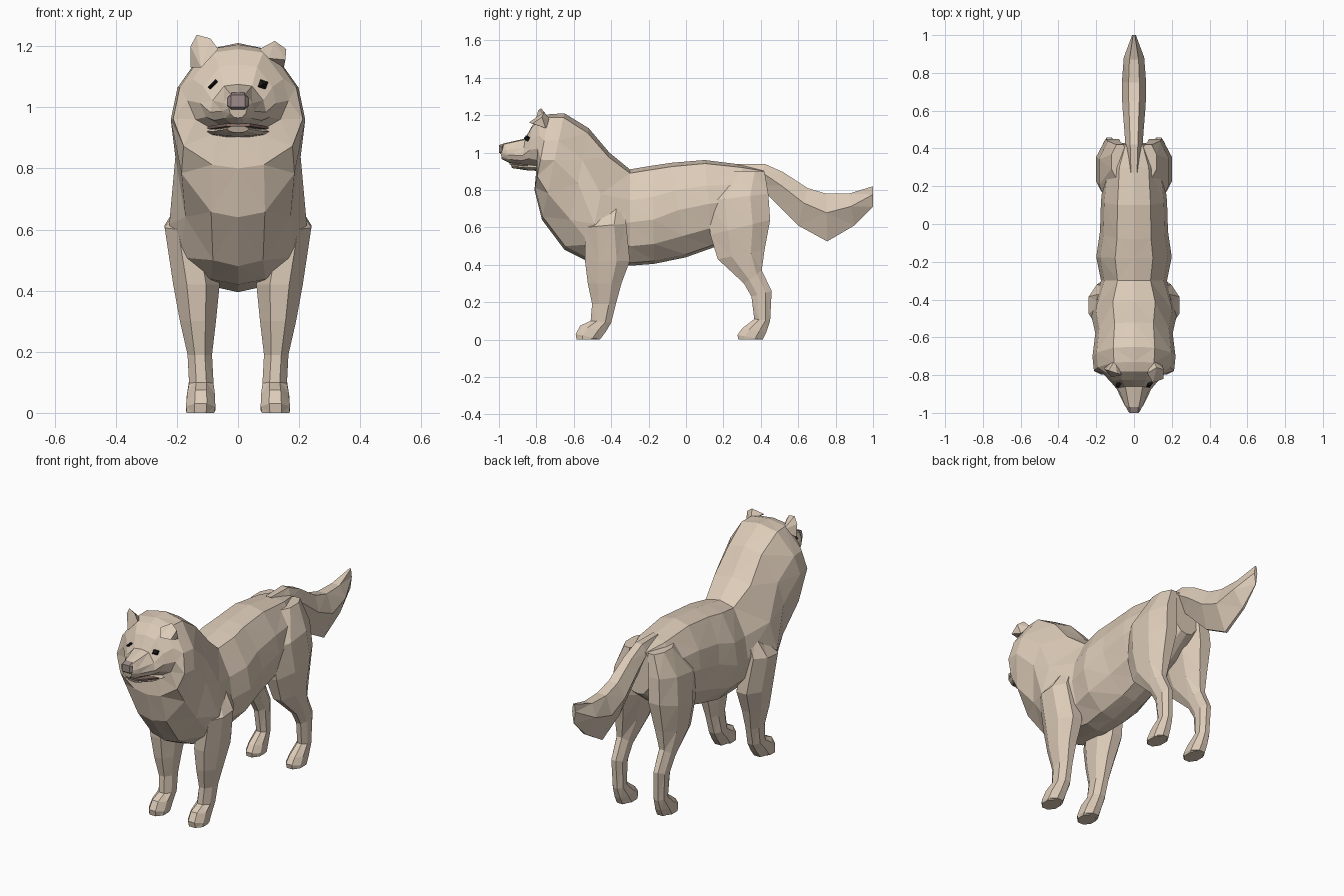
import bpy, bmesh, math
from mathutils import Vector


def material(name, rgb):
    m = bpy.data.materials.new(name)
    m.diffuse_color = (*rgb, 1)
    return m


COAT = material("coat", (0.72, 0.60, 0.48))
BLACK = material("black", (0.01, 0.01, 0.01))
NOSE = material("nose_skin", (0.33, 0.26, 0.25))
MOUTH = material("mouth_dark", (0.25, 0.17, 0.14))


def finish(bm, name, mat):
    bmesh.ops.recalc_face_normals(bm, faces=bm.faces)
    me = bpy.data.meshes.new(name)
    bm.to_mesh(me)
    bm.free()
    me.materials.append(mat)
    ob = bpy.data.objects.new(name, me)
    bpy.context.collection.objects.link(ob)
    return ob


def loft(name, rings, mat=COAT):
    """Skin a list of equal-length closed rings and cap both ends."""
    bm = bmesh.new()
    vs = [[bm.verts.new(p) for p in r] for r in rings]
    n = len(vs[0])
    for a, b in zip(vs, vs[1:]):
        for i in range(n):
            j = (i + 1) % n
            bm.faces.new((a[i], a[j], b[j], b[i]))
    bm.faces.new(vs[0])
    bm.faces.new(vs[-1])
    bmesh.ops.triangulate(bm, faces=bm.faces, quad_method='SHORT_EDGE')
    return finish(bm, name, mat)


def hull(name, pts, mat=COAT):
    bm = bmesh.new()
    for p in pts:
        bm.verts.new(p)
    bmesh.ops.convex_hull(bm, input=bm.verts)
    return finish(bm, name, mat)


def section(ty, tz, by, bz, w, f=0.5):
    """Symmetric ring between a top and a bottom point, widest at fraction f."""
    half = [(0.04, 0.5), (0.58 * f, 0.9), (f, 1), (f + (1 - f) * 0.55, 0.84), (0.97, 0.4)]
    full = [(0, 0)] + half + [(1, 0)] + [(t, -x) for t, x in reversed(half)]
    return [(x * w, ty + (by - ty) * t, tz + (bz - tz) * t) for t, x in full]


def diamond(ty, tz, by, bz, w):
    """Six-sided ring for the tail."""
    prof = [(0, 0.45), (0.4, 1), (1, 0.12), (1, -0.12), (0.4, -1), (0, -0.45)]
    return [(x * w, ty + (by - ty) * t, tz + (bz - tz) * t) for t, x in prof]


def leg(name, rows, side):
    """Eight-sided limb; each row: z front, z back, y front, y back, x inner, x outer."""
    rings = []
    for zf, zb, y0, y1, x0, x1 in rows:
        ring = []
        for k in range(8):
            a = math.radians(22.5 + 45 * k)
            c, s = math.cos(a) / 0.924, math.sin(a) / 0.924
            x = (x0 + x1) / 2 + c * (x1 - x0) / 2
            y = (y0 + y1) / 2 + s * (y1 - y0) / 2
            ring.append((side * x, y, zf + (zb - zf) * (s + 1) / 2))
        rings.append(ring)
    loft(name, rings)


# Torso, mane and head as one skin from rump to snout
loft("body", [section(*r) for r in (
    (0.42, 0.91, 0.43, 0.66, 0.09),
    (0.30, 0.935, 0.30, 0.56, 0.155),
    (0.10, 0.96, 0.14, 0.49, 0.175, 0.5),
    (-0.08, 0.945, 0.00, 0.44, 0.18, 0.5),
    (-0.18, 0.93, -0.17, 0.405, 0.20, 0.55),
    (-0.30, 0.91, -0.30, 0.395, 0.175, 0.55),
    (-0.41, 1.00, -0.53, 0.42, 0.225, 0.66),
    (-0.52, 1.13, -0.65, 0.48, 0.205, 0.45),
    (-0.65, 1.21, -0.77, 0.64, 0.22, 0.44),
    (-0.73, 1.205, -0.81, 0.80, 0.212, 0.6),
    (-0.78, 1.19, -0.80, 0.91, 0.165, 0.6),
    (-0.825, 1.14, -0.84, 0.93, 0.125, 0.6),
    (-0.86, 1.075, -0.88, 0.935, 0.092, 0.65),
    (-0.97, 1.05, -0.945, 0.945, 0.052, 0.6),
    (-0.995, 1.03, -0.985, 0.965, 0.03, 0.5))])

# Lower jaw and mouth line
loft("lower_jaw", [section(*r) for r in (
    (-0.76, 0.94, -0.76, 0.90, 0.11),
    (-0.86, 0.935, -0.85, 0.905, 0.088),
    (-0.94, 0.94, -0.93, 0.917, 0.035))])
hull("mouth", [(s * x, y, z) for s in (-1, 1) for x, y, z in (
    (0.10, -0.845, 0.935), (0.10, -0.845, 0.928), (0.085, -0.875, 0.94),
    (0.04, -0.945, 0.947), (0.04, -0.945, 0.937))], MOUTH)

# Nose
hull("nose", [(s * x, y, z) for s in (-1, 1) for x, y, z in (
    (0.036, -0.985, 1.03), (0.036, -0.985, 1.005), (0.022, -1.0, 1.04),
    (0.024, -1.0, 1.0), (0.02, -0.97, 1.05), (0.02, -0.98, 0.985))], NOSE)

# Tail
loft("tail", [diamond(*r) for r in (
    (0.27, 0.94, 0.36, 0.84, 0.035),
    (0.42, 0.94, 0.39, 0.82, 0.045),
    (0.52, 0.895, 0.49, 0.72, 0.052),
    (0.65, 0.81, 0.60, 0.61, 0.062),
    (0.75, 0.78, 0.755, 0.525, 0.064),
    (0.87, 0.78, 0.90, 0.61, 0.054),
    (1.00, 0.82, 1.00, 0.71, 0.01))])

# Legs and eyes, left and right
FRONT = ((0.70, 0.74, -0.46, -0.33, 0.10, 0.17), (0.60, 0.62, -0.54, -0.32, 0.09, 0.24),
         (0.42, 0.42, -0.54, -0.30, 0.06, 0.212), (0.30, 0.30, -0.525, -0.345, 0.072, 0.19),
         (0.19, 0.19, -0.502, -0.375, 0.085, 0.165), (0.10, 0.09, -0.51, -0.40, 0.08, 0.16),
         (0.075, 0.04, -0.565, -0.43, 0.076, 0.166), (0.03, 0.0, -0.59, -0.46, 0.074, 0.17),
         (0.0, 0.0, -0.585, -0.48, 0.078, 0.168))
HIND = ((0.90, 0.90, 0.24, 0.42, 0.03, 0.12), (0.74, 0.78, 0.11, 0.44, 0.03, 0.185),
        (0.56, 0.64, 0.13, 0.45, 0.03, 0.20), (0.43, 0.48, 0.17, 0.42, 0.065, 0.185),
        (0.30, 0.37, 0.31, 0.405, 0.095, 0.17), (0.23, 0.26, 0.35, 0.458, 0.098, 0.165),
        (0.11, 0.10, 0.365, 0.45, 0.095, 0.16), (0.06, 0.04, 0.30, 0.43, 0.085, 0.168),
        (0.025, 0.0, 0.275, 0.41, 0.08, 0.17), (0.0, 0.0, 0.28, 0.40, 0.084, 0.168))
for side, tag in ((-1, "right"), (1, "left")):
    leg("front_leg_" + tag, FRONT, side)
    leg("hind_leg_" + tag, HIND, side)
    hull("eye_" + tag, [Vector((side * 0.082, -0.848, 1.075)) + Vector(d) for d in (
        (0.017, 0.005, 0.008), (-0.017, -0.012, -0.008), (side * 0.008, 0.005, -0.017),
        (side * -0.008, -0.008, 0.017), (0, 0.03, 0), (0, -0.02, 0))], BLACK)

# Ears: one pricked, one folded outward
hull("ear_pricked", [(-0.155, -0.76, 1.13), (-0.155, -0.77, 1.20), (-0.135, -0.775, 1.237),
                     (-0.09, -0.79, 1.225), (-0.065, -0.80, 1.19), (-0.12, -0.81, 1.13),
                     (-0.10, -0.72, 1.17)])
hull("ear_folded", [(0.15, -0.75, 1.13), (0.158, -0.77, 1.19), (0.12, -0.76, 1.217),
                    (0.07, -0.79, 1.19), (0.10, -0.84, 1.16), (0.155, -0.82, 1.155),
                    (0.10, -0.72, 1.17)])
